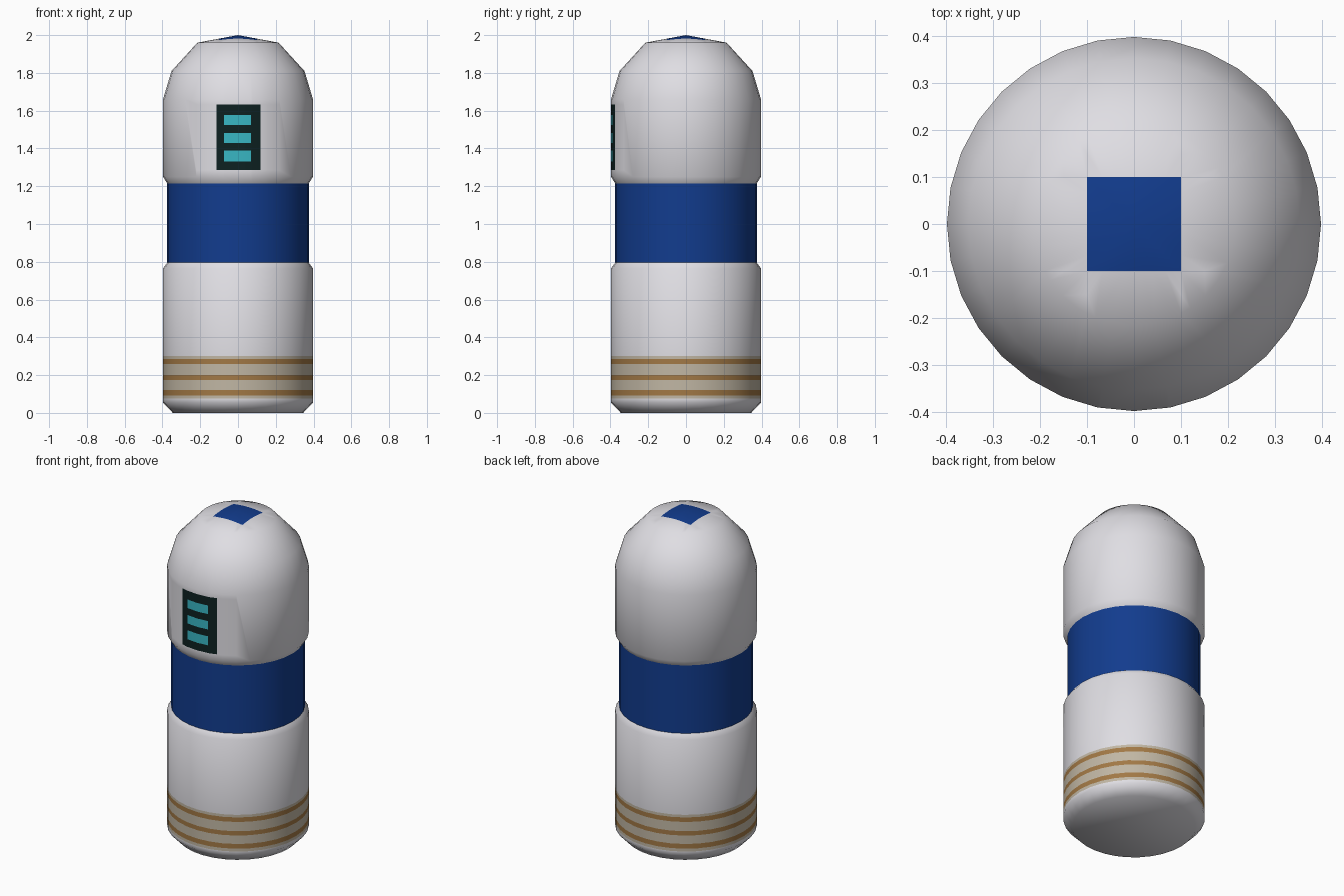
import bpy, bmesh, math
from mathutils import Vector

if "Cube" in bpy.data.objects:
    bpy.data.objects.remove(bpy.data.objects["Cube"])

SIDES = 32


def material(name, rgb):
    m = bpy.data.materials.new(name)
    m.diffuse_color = (*rgb, 1.0)
    m.use_nodes = True
    m.node_tree.nodes["Principled BSDF"].inputs["Base Color"].default_value = m.diffuse_color
    return m


white = material("off_white", (0.74, 0.73, 0.77))
blue = material("deep_blue", (0.006, 0.045, 0.27))
beige = material("beige", (0.53, 0.47, 0.37))
brown = material("brown", (0.36, 0.19, 0.06))
dark = material("dark_green", (0.004, 0.015, 0.015))
cyan = material("cyan", (0.04, 0.47, 0.55))


def lathe(profile, cap_bottom=False):
    """Spin (radius, height) points round z; radius 0 makes a pole."""
    bm = bmesh.new()
    rings = []
    for r, z in profile:
        if r == 0:
            rings.append([bm.verts.new((0, 0, z))] * SIDES)
        else:
            rings.append([bm.verts.new((r * math.cos(2 * math.pi * i / SIDES),
                                        r * math.sin(2 * math.pi * i / SIDES), z))
                          for i in range(SIDES)])
    for a, b in zip(rings, rings[1:]):
        for i in range(SIDES):
            j = (i + 1) % SIDES
            quad = [a[i], a[j], b[j], b[i]]
            bm.faces.new(list(dict.fromkeys(quad)))
    if cap_bottom:
        bm.faces.new(rings[0][::-1])
    return bm


def cut(bm, axis, values, region):
    """Slice the faces inside a region with planes across one axis."""
    for v in values:
        faces = [f for f in bm.faces if region(f.calc_center_median())]
        geom = set(faces)
        for f in faces:
            geom.update(f.edges)
            geom.update(f.verts)
        point, normal = Vector(), Vector()
        point[axis], normal[axis] = v, 1
        bmesh.ops.bisect_plane(bm, geom=list(geom), plane_co=point, plane_no=normal, dist=1e-5)


def finish(bm, name, mats, rule):
    for f in bm.faces:
        f.material_index = rule(f.calc_center_median())
    me = bpy.data.meshes.new(name)
    bm.to_mesh(me)
    bm.free()
    for m in mats:
        me.materials.append(m)
    ob = bpy.data.objects.new(name, me)
    bpy.context.collection.objects.link(ob)
    bpy.ops.object.select_all(action='DESELECT')
    ob.select_set(True)
    bpy.context.view_layer.objects.active = ob
    bpy.ops.object.shade_smooth_by_angle(angle=math.radians(60))


# Lower casing with three brown rings on a beige zone
STRIPES = [(0.093, 0.122), (0.174, 0.201), (0.258, 0.286)]
ZONE = (0.075, 0.302)
heights = sorted([*ZONE, *(z for s in STRIPES for z in s)])
bm = lathe([(0.345, 0), (0.397, 0.055)] + [(0.397, z) for z in heights]
           + [(0.397, 0.765), (0.375, 0.795)], cap_bottom=True)


def lower_rule(c):
    if any(a < c.z < b for a, b in STRIPES):
        return 2
    return 1 if ZONE[0] < c.z < ZONE[1] else 0


finish(bm, "lower_casing", [white, beige, brown], lower_rule)

# Recessed blue middle band
finish(lathe([(0.375, 0.795), (0.375, 1.215)]), "middle_band", [blue], lambda c: 0)

# Upper casing with domed top, front display and square top patch
bm = lathe([(0.375, 1.215), (0.397, 1.25), (0.397, 1.66), (0.352, 1.81),
            (0.215, 1.96), (0, 2.0)])
PANEL_X, PANEL_Z = (-0.115, 0.12), (1.285, 1.632)
BAR_X, BARS = (-0.073, 0.068), [(1.332, 1.388), (1.430, 1.482), (1.525, 1.578)]
PATCH = 0.1


def front(c):
    return c.y < -0.3 and abs(c.x) < 0.2 and 1.25 < c.z < 1.66


def crown(c):
    return c.z > 1.962


cut(bm, 0, PANEL_X + BAR_X, front)
cut(bm, 2, PANEL_Z + tuple(z for b in BARS for z in b), front)
for axis in (0, 1):
    cut(bm, axis, (-PATCH, PATCH), crown)


def upper_rule(c):
    if crown(c) and max(abs(c.x), abs(c.y)) < PATCH:
        return 1
    if front(c) and PANEL_X[0] < c.x < PANEL_X[1] and PANEL_Z[0] < c.z < PANEL_Z[1]:
        on_bar = BAR_X[0] < c.x < BAR_X[1] and any(a < c.z < b for a, b in BARS)
        return 3 if on_bar else 2
    return 0


finish(bm, "upper_casing", [white, blue, dark, cyan], upper_rule)
